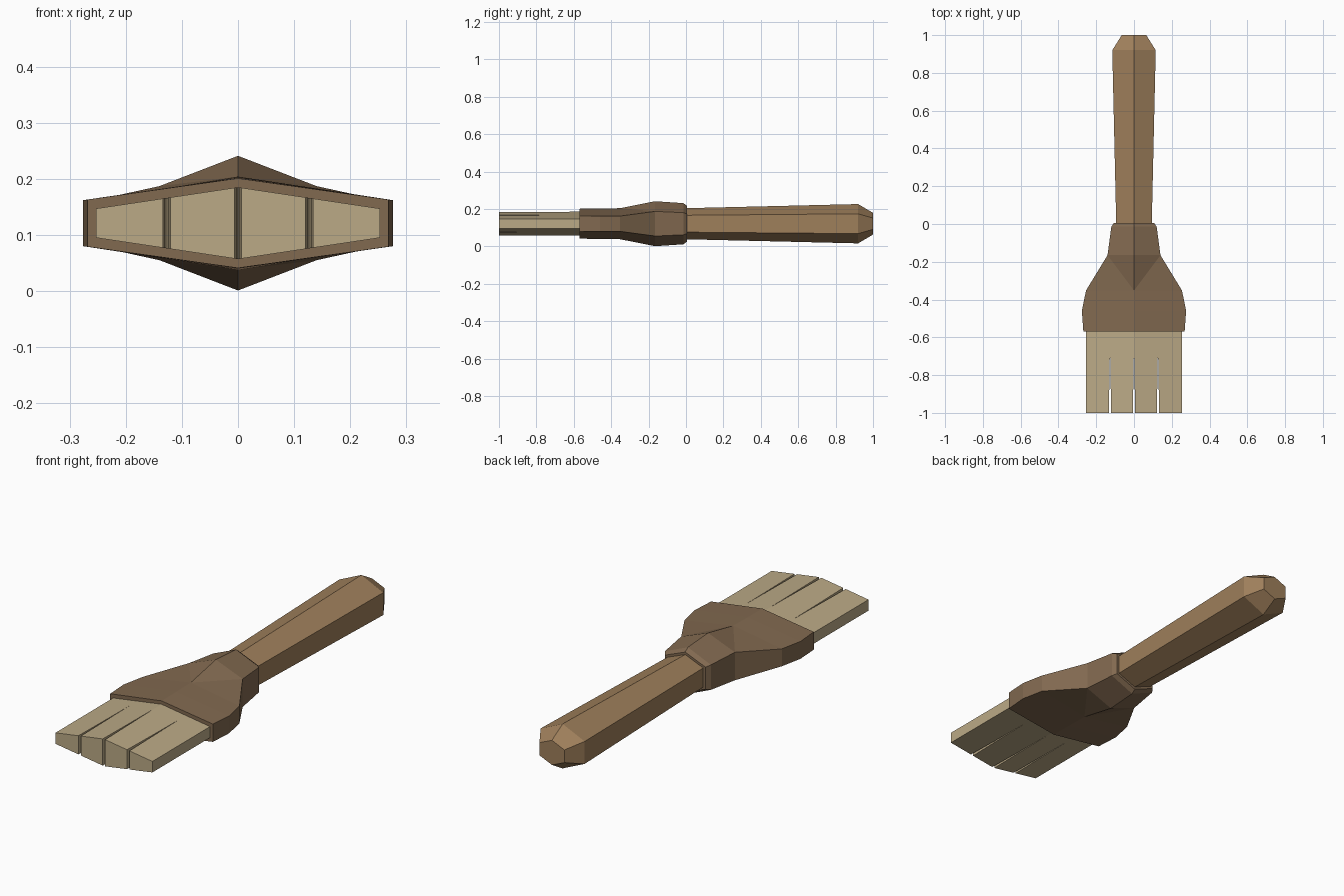
import bpy

if "Cube" in bpy.data.objects:
    bpy.data.objects.remove(bpy.data.objects["Cube"])

CZ = 0.121  # centre height of every cross-section


def material(name, rgb):
    m = bpy.data.materials.new(name)
    m.diffuse_color = (*rgb, 1)
    m.use_nodes = True
    m.node_tree.nodes["Principled BSDF"].inputs["Base Color"].default_value = m.diffuse_color
    return m


def make(name, verts, faces, mat):
    me = bpy.data.meshes.new(name)
    me.from_pydata(verts, [], faces)
    me.update()
    me.materials.append(mat)
    ob = bpy.data.objects.new(name, me)
    bpy.context.collection.objects.link(ob)
    return ob


def hex_ring(y, w, side, ridge):
    """Six-sided section: ridge top and bottom, flat upright sides."""
    return [(0, y, CZ + ridge), (w, y, CZ + side), (w, y, CZ - side),
            (0, y, CZ - ridge), (-w, y, CZ - side), (-w, y, CZ + side)]


def loft(name, rings, mat, caps, split=None):
    """Skin rings ordered from +y to -y; 'split' creases one band towards its front ridges."""
    verts = [v for r in rings for v in r]
    n = len(rings[0])
    faces = []
    for k in range(len(rings) - 1):
        for i in range(n):
            j = (i + 1) % n
            a, b = k * n + i, k * n + j
            c, d = b + n, a + n
            if k == split and i in (0, 3):
                faces += [(a, d, b), (b, d, c)]
            elif k == split and i in (2, 5):
                faces += [(a, c, b), (a, d, c)]
            else:
                faces.append((a, d, c, b))
    if caps[0]:
        faces.append(tuple(range(n)))
    if caps[1]:
        faces.append(tuple(reversed(range(len(verts) - n, len(verts)))))
    return make(name, verts, faces, mat)


wood = material("handle wood", (0.345, 0.213, 0.105))
brown = material("ferrule brown", (0.222, 0.142, 0.080))
straw = material("bristle straw", (0.50, 0.40, 0.240))

# Handle with chamfered butt end
loft("handle", [hex_ring(1.0, 0.065, 0.030, 0.058),
                hex_ring(0.92, 0.115, 0.053, 0.105),
                hex_ring(0.0, 0.094, 0.045, 0.083)], wood, (True, False))

# Ferrule: collar, neck and flared shoulder
loft("ferrule", [hex_ring(0.006, 0.106, 0.052, 0.095),
                 hex_ring(-0.014, 0.120, 0.059, 0.110),
                 hex_ring(-0.165, 0.140, 0.066, 0.120),
                 hex_ring(-0.352, 0.254, 0.041, 0.083),
                 hex_ring(-0.46, 0.276, 0.041, 0.081),
                 hex_ring(-0.57, 0.268, 0.042, 0.080)], brown, (True, True), split=2)

# Bristles: solid root, then four tines parted by narrow tapering slots
HALF, ROOT = 0.253, -0.62
xs = [-HALF, -0.127, 0, 0.127, HALF]


def height(x):
    return 0.064 - (0.064 - 0.026) * abs(x) / HALF


loft("bristle_root", [hex_ring(-0.569, HALF, height(HALF), height(0)),
                      hex_ring(ROOT, HALF, height(HALF), height(0))], straw, (False, False))

for t in range(4):
    rings = []
    for y, gap in ((ROOT, 0), (-0.83, 0.003), (-1.0, 0.0065)):
        l = xs[t] + (gap if t > 0 else 0)
        r = xs[t + 1] - (gap if t < 3 else 0)
        rings.append([(l, y, CZ + height(l)), (r, y, CZ + height(r)),
                      (r, y, CZ - height(r)), (l, y, CZ - height(l))])
    loft(f"bristle_tuft_{t + 1}", rings, straw, (False, True))

# Make all normals point outward
import bmesh
for ob in bpy.data.objects:
    if ob.name in ("handle", "ferrule"):
        bm = bmesh.new()
        bm.from_mesh(ob.data)
        bmesh.ops.recalc_face_normals(bm, faces=bm.faces)
        bm.to_mesh(ob.data)
        bm.free()
